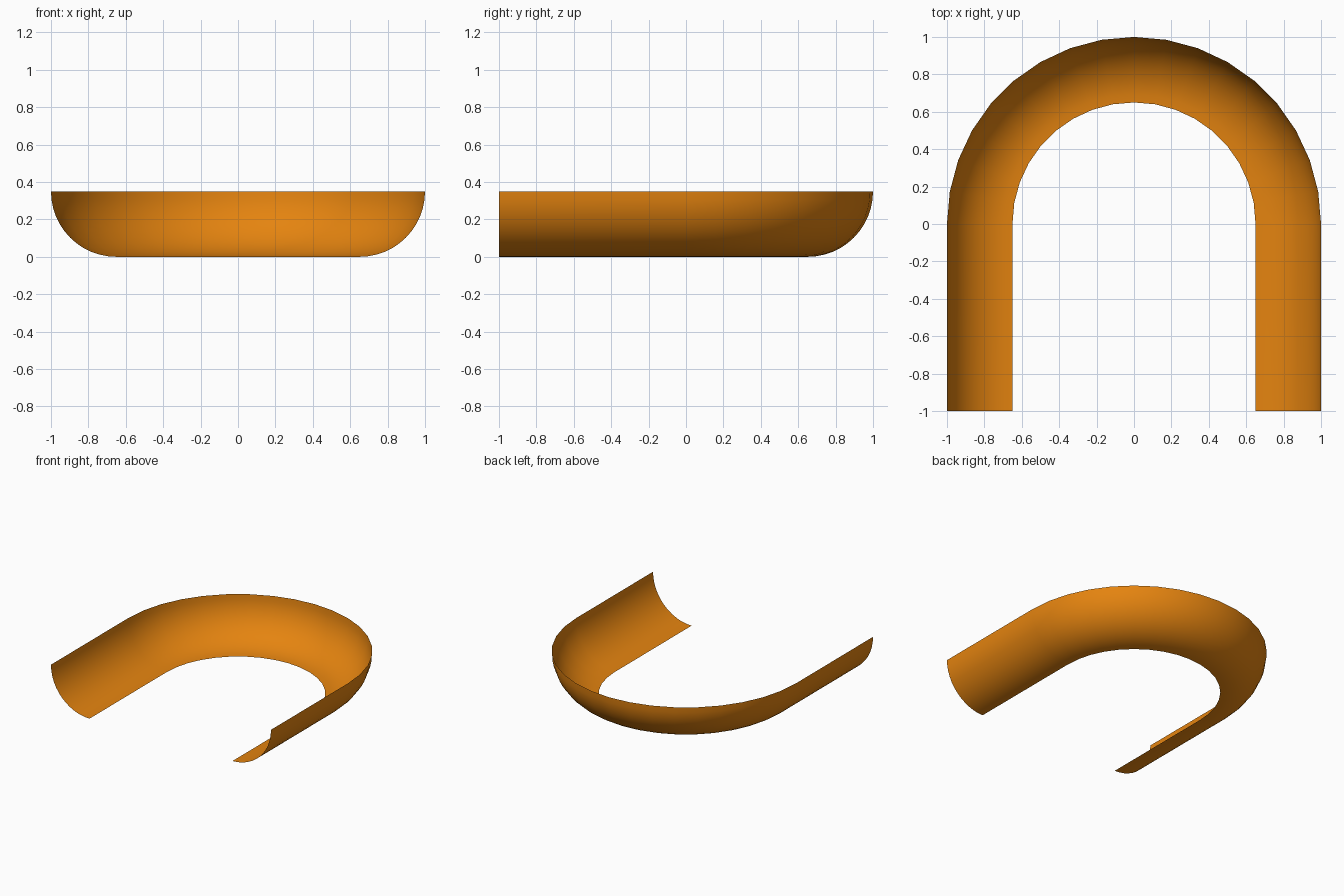
import bpy, bmesh, math

if "Cube" in bpy.data.objects:
    bpy.data.objects.remove(bpy.data.objects["Cube"])

R_IN, R_TUBE, STEPS, ARC = 0.65, 0.35, 12, 18

# Quarter-round cross-section: (distance from path centre, height)
profile = []
for i in range(STEPS + 1):
    a = math.pi / 2 * i / STEPS
    profile.append((R_IN + R_TUBE * math.sin(a), R_TUBE * (1 - math.cos(a))))

# U-shaped path stations: (direction angle, y offset)
stations = [(0.0, -1.0)]
stations += [(math.pi * i / ARC, 0.0) for i in range(ARC + 1)]
stations += [(math.pi, -1.0)]

# Sweep the section along the path as one open sheet
bm = bmesh.new()
rows = [[bm.verts.new((r * math.cos(t), r * math.sin(t) + dy, z)) for r, z in profile]
        for t, dy in stations]
for a, b in zip(rows, rows[1:]):
    for i in range(STEPS):
        f = bm.faces.new((a[i], a[i + 1], b[i + 1], b[i]))
        f.smooth = True
bm.normal_update()

mesh = bpy.data.meshes.new("curved_trough")
bm.to_mesh(mesh)
bm.free()

orange = bpy.data.materials.new("orange")
orange.diffuse_color = (0.78, 0.23, 0.005, 1)
orange.use_nodes = True
orange.node_tree.nodes["Principled BSDF"].inputs["Base Color"].default_value = orange.diffuse_color
mesh.materials.append(orange)

obj = bpy.data.objects.new("curved_trough", mesh)
bpy.context.collection.objects.link(obj)
